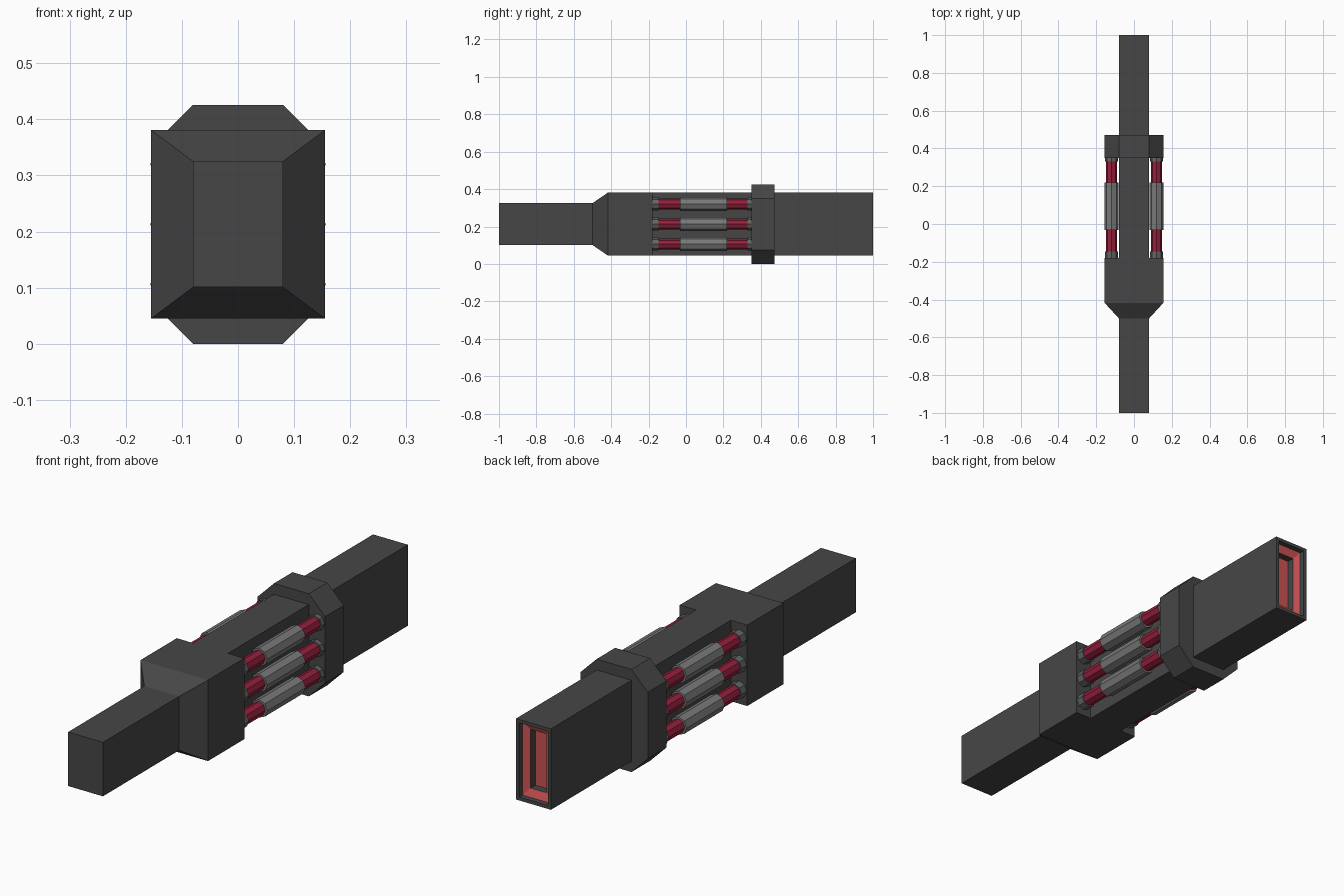
import bpy, bmesh, math
from mathutils import Matrix

if "Cube" in bpy.data.objects:
    bpy.data.objects.remove(bpy.data.objects["Cube"])

CZ = 0.213  # height of the long axis


def material(name, rgb):
    m = bpy.data.materials.new(name)
    m.diffuse_color = (*rgb, 1)
    m.use_nodes = True
    m.node_tree.nodes["Principled BSDF"].inputs["Base Color"].default_value = m.diffuse_color
    return m


DARK = material("dark_casing", (0.062, 0.062, 0.062))
STEEL = material("steel_grey", (0.19, 0.19, 0.19))
CAP = material("cap_grey", (0.12, 0.13, 0.13))
CRIMSON = material("crimson", (0.30, 0.014, 0.045))
RED = material("emitter_red", (0.60, 0.085, 0.085))


def finish(name, bm, mats):
    bmesh.ops.recalc_face_normals(bm, faces=bm.faces)
    me = bpy.data.meshes.new(name)
    bm.to_mesh(me)
    bm.free()
    for m in mats:
        me.materials.append(m)
    ob = bpy.data.objects.new(name, me)
    bpy.context.collection.objects.link(ob)
    return ob


def loft(name, rings, mats, bands=(), cap_index=0):
    """Rectangular sections (y, half width, half height) joined along y.
    bands lists the sections that use the second material."""
    bm = bmesh.new()
    loops = [[bm.verts.new((sx * hx, y, CZ + sz * hz))
              for sx, sz in ((-1, -1), (1, -1), (1, 1), (-1, 1))]
             for y, hx, hz in rings]
    for i, (a, b) in enumerate(zip(loops, loops[1:])):
        for k in range(4):
            n = (k + 1) % 4
            f = bm.faces.new((a[k], a[n], b[n], b[k]))
            f.material_index = 1 if i in bands else 0
    bm.faces.new(loops[0])
    bm.faces.new(loops[-1]).material_index = cap_index
    return finish(name, bm, mats)


def rod(name, x, z, y0, y1, r, mat):
    """Eight-sided bar along y."""
    bm = bmesh.new()
    rot = Matrix.Translation((x, (y0 + y1) / 2, z)) @ Matrix.Rotation(math.pi / 2, 4, 'X')
    bmesh.ops.create_cone(bm, cap_ends=True, segments=8, radius1=r, radius2=r,
                          depth=y1 - y0, matrix=rot)
    return finish(name, bm, [mat])


# Grip with flared housing
loft("grip_housing", [(-1, .08, .112), (-.5, .08, .112),
                      (-.418, .155, .168), (-.18, .155, .168)], [DARK])

# Central spine and barrel, with stepped red recess in the open end
loft("barrel", [(-.18, .08, .168), (1, .08, .168), (1, .066, .154),
                (.978, .066, .154), (.966, .037, .122), (.935, .037, .122)],
     [DARK, RED], bands=(3,), cap_index=1)

# Chamfered collar
bm = bmesh.new()
profile = [(.08, .213), (.155, .138), (.155, -.138), (.08, -.213),
           (-.08, -.213), (-.155, -.138), (-.155, .138), (-.08, .213)]
face = bm.faces.new([bm.verts.new((x, .35, CZ + z)) for x, z in profile])
ext = bmesh.ops.extrude_face_region(bm, geom=[face])
bmesh.ops.translate(bm, vec=(0, .122, 0),
                    verts=[v for v in ext["geom"] if isinstance(v, bmesh.types.BMVert)])
finish("collar", bm, [DARK])

# Three side rods on each flank: core, sleeve and end caps
for side, sx in (("left", -1), ("right", 1)):
    for i in range(3):
        x, z = sx * .119, CZ + (i - 1) * .107
        tag = f"{side}_{i + 1}"
        rod("rod_" + tag, x, z, -.18, .352, .029, CRIMSON)
        rod("sleeve_" + tag, x, z, -.032, .22, .0375, STEEL)
        rod("front_cap_" + tag, x, z, -.185, -.146, .034, CAP)
        rod("rear_cap_" + tag, x, z, .33, .355, .034, CAP)
